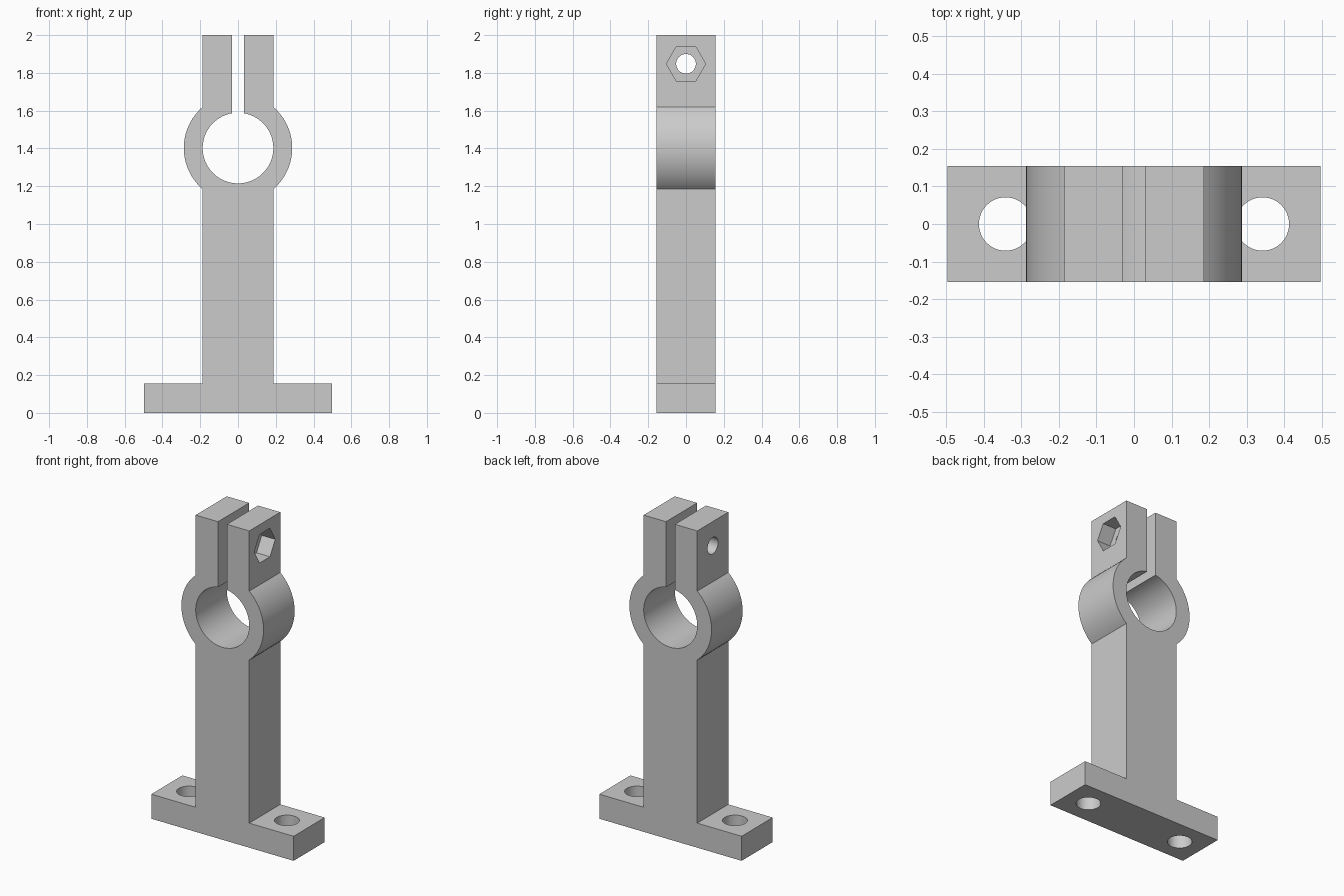
import bpy
import bmesh
from math import asin, cos, pi, radians, sin, sqrt

if "Cube" in bpy.data.objects:
    bpy.data.objects.remove(bpy.data.objects["Cube"])

# Main dimensions
DEPTH = 0.31
BASE_HALF, BASE_TOP = 0.497, 0.155
POST_HALF, SLOT_HALF = 0.187, 0.031
BORE_Z, BORE_R, RING_R = 1.402, 0.187, 0.287
BOLT_Z, HEIGHT = 1.848, 2.0

grey = bpy.data.materials.new("plain grey")
grey.use_nodes = True
colour = (0.6, 0.6, 0.6, 1)
grey.diffuse_color = colour
grey.node_tree.nodes["Principled BSDF"].inputs["Base Color"].default_value = colour


def arc(radius, start, end, steps):
    """Points around the bore centre, between two angles."""
    angles = [start + (end - start) * i / steps for i in range(steps + 1)]
    return [(radius * cos(a), BORE_Z + radius * sin(a)) for a in angles]


def extrude_profile(name, points, depth):
    """Solid made from an x-z outline, centred on y = 0."""
    bm = bmesh.new()
    face = bm.faces.new([bm.verts.new((x, -depth / 2, z)) for x, z in points])
    result = bmesh.ops.extrude_face_region(bm, geom=[face])
    moved = [v for v in result["geom"] if isinstance(v, bmesh.types.BMVert)]
    bmesh.ops.translate(bm, verts=moved, vec=(0, depth, 0))
    bmesh.ops.recalc_face_normals(bm, faces=bm.faces)
    mesh = bpy.data.meshes.new(name)
    bm.to_mesh(mesh)
    bm.free()
    obj = bpy.data.objects.new(name, mesh)
    bpy.context.collection.objects.link(obj)
    return obj


def drill(target, radius, length, location, rotation=(0, 0, 0), sides=48):
    """Cut a round or many-sided hole and remove the cutter."""
    bpy.ops.mesh.primitive_cylinder_add(vertices=sides, radius=radius, depth=length,
                                        location=location, rotation=rotation)
    cutter = bpy.context.object
    cutter.name = "hole_cutter"
    cutter.hide_render = True
    cut = target.modifiers.new("hole", "BOOLEAN")
    cut.operation, cut.solver, cut.object = "DIFFERENCE", "EXACT", cutter
    bpy.context.view_layer.objects.active = target
    bpy.ops.object.modifier_apply(modifier=cut.name)
    bpy.data.objects.remove(cutter)


# Half outline: base, post, clamp ring, arm, slot, then half the bore
ring_angle = asin(sqrt(RING_R ** 2 - POST_HALF ** 2) / RING_R)
slot_angle = asin(sqrt(BORE_R ** 2 - SLOT_HALF ** 2) / BORE_R)
half = [(BASE_HALF, 0), (BASE_HALF, BASE_TOP), (POST_HALF, BASE_TOP)]
half += arc(RING_R, -ring_angle, ring_angle, 24)
half += [(POST_HALF, HEIGHT), (SLOT_HALF, HEIGHT)]
half += arc(BORE_R, slot_angle, -pi / 2, 40)
outline = half + [(-x, z) for x, z in reversed(half[:-1])]
bracket = extrude_profile("shaft_clamp_bracket", outline, DEPTH)
bracket.data.materials.append(grey)

# Mounting holes in the base
for side in (-1, 1):
    drill(bracket, 0.071, 0.4, (side * 0.342, 0, BASE_TOP / 2))

# Clamp bolt hole through both arms, with a hexagonal nut pocket on the left arm
sideways = (0, radians(90), 0)
drill(bracket, 0.052, 1, (0, 0, BOLT_Z), sideways)
pocket_depth = 0.094
drill(bracket, 0.104, 2 * pocket_depth, (POST_HALF, 0, BOLT_Z), sideways, sides=6)

# Smooth round walls, crisp edges
bpy.ops.object.select_all(action="DESELECT")
bracket.select_set(True)
bpy.context.view_layer.objects.active = bracket
bpy.ops.object.shade_smooth_by_angle(angle=radians(30))
